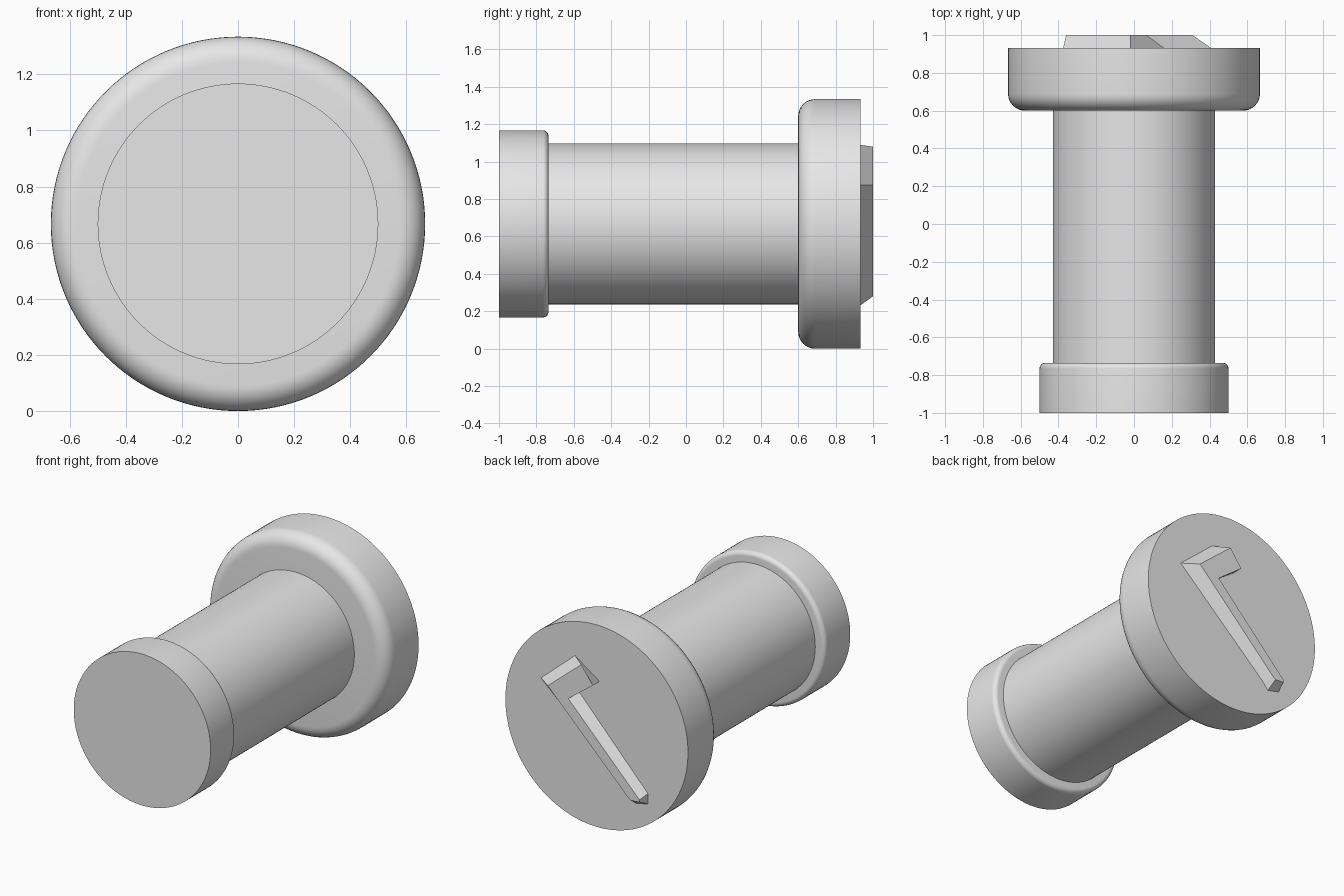
import bpy, bmesh, math
from mathutils import Matrix, Vector

cube = bpy.data.objects.get("Cube")
if cube:
    bpy.data.objects.remove(cube, do_unlink=True)

AXIS_Z = 0.667

grey = bpy.data.materials.new("light_grey")
grey.use_nodes = True
colour = (0.8, 0.8, 0.8, 1)
grey.diffuse_color = colour
grey.node_tree.nodes["Principled BSDF"].inputs["Base Color"].default_value = colour


def finish(name, bm, smooth=False):
    bmesh.ops.remove_doubles(bm, verts=bm.verts, dist=1e-5)
    bmesh.ops.recalc_face_normals(bm, faces=bm.faces)
    mesh = bpy.data.meshes.new(name)
    bm.to_mesh(mesh)
    bm.free()
    mesh.materials.append(grey)
    obj = bpy.data.objects.new(name, mesh)
    bpy.context.collection.objects.link(obj)
    if smooth:
        bpy.ops.object.select_all(action='DESELECT')
        obj.select_set(True)
        bpy.context.view_layer.objects.active = obj
        bpy.ops.object.shade_smooth_by_angle(angle=math.radians(30))
    return obj


def fillet(radius, y, size, facing, steps=8):
    """Rounded rim points from the end face at y out to the given radius."""
    pts = []
    for i in range(steps + 1):
        a = math.pi / 2 * i / steps
        pts.append((radius - size + size * math.sin(a),
                    y - facing * size * (1 - math.cos(a))))
    return pts


def turned(name, profile, segments=128):
    """Revolve (radius, y) points about the long axis."""
    bm = bmesh.new()
    verts = [bm.verts.new((r, y, AXIS_Z)) for r, y in profile]
    edges = [bm.edges.new(pair) for pair in zip(verts, verts[1:])]
    bmesh.ops.spin(bm, geom=verts + edges, cent=(0, 0, AXIS_Z), axis=(0, 1, 0),
                   angle=math.tau, steps=segments)
    return finish(name, bm, smooth=True)


# Front collar, shaft and back flange
turned("front_collar",
       [(0, -1), (0.5, -1)] + fillet(0.5, -0.735, 0.03, 1)[::-1] + [(0, -0.735)])
turned("shaft", [(0, -0.74), (0.43, -0.74), (0.43, 0.61), (0, 0.61)])
turned("back_flange",
       [(0, 0.6)] + fillet(0.667, 0.6, 0.09, -1) + [(0.667, 0.932), (0, 0.932)])

# Raised hooked rib on the back face, with sloping outer walls
base = [(0.41, 0.875), (0.16, 1.09), (-0.02, 0.965), (0.13, 0.86),
        (-0.375, 0.32), (-0.375, 0.25), (-0.29, 0.23), (-0.256, 0.272)]
top = [(0.31, 0.875), (0.065, 1.08), (-0.02, 0.965), (0.16, 0.83),
       (-0.36, 0.30), (-0.36, 0.285), (-0.295, 0.28), (-0.28, 0.29)]
bm = bmesh.new()
low = [bm.verts.new((x, 0.93, z)) for x, z in base]
high = [bm.verts.new((x, 1.0, z)) for x, z in top]
bm.faces.new(low)
bm.faces.new(high)
for i in range(len(low)):
    j = (i + 1) % len(low)
    bm.faces.new((low[i], low[j], high[j], high[i]))
finish("hooked_rib", bm)
